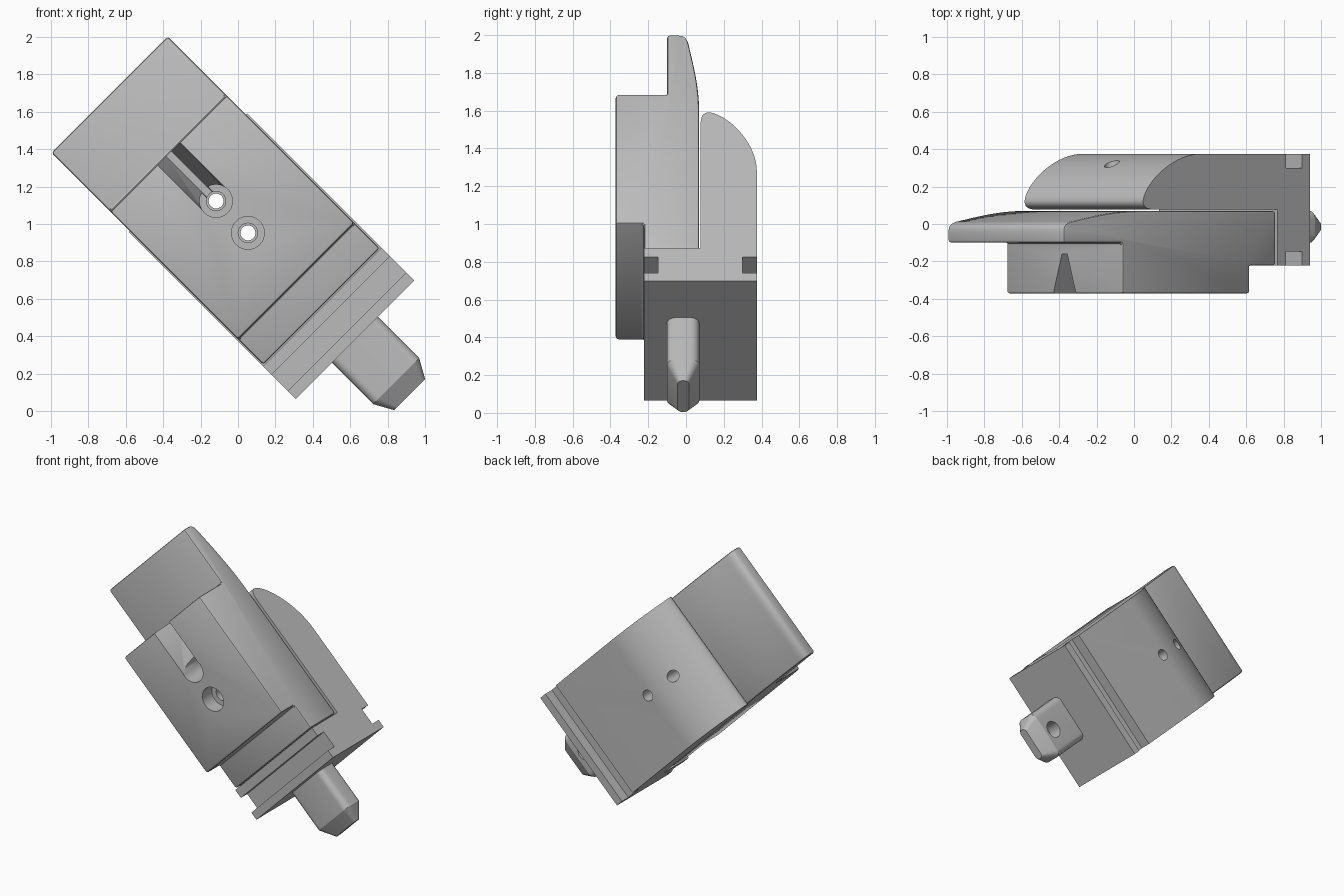
import bpy
import bmesh
import math
from mathutils import Vector
from mathutils.geometry import interpolate_bezier

cube = bpy.data.objects.get("Cube")
if cube:
    bpy.data.objects.remove(cube, do_unlink=True)

grey = bpy.data.materials.new("plain_grey")
grey.use_nodes = True
grey.diffuse_color = (0.5, 0.5, 0.5, 1)
grey.node_tree.nodes["Principled BSDF"].inputs["Base Color"].default_value = (0.5, 0.5, 0.5, 1)

# Local frame: x = length, y = depth, z = width; the whole model leans 45 degrees
TILT = math.radians(45)
OFFSET = 0.711 * math.sin(TILT)


def loft(name, rings):
    """Closed solid through a list of equal-length point rings."""
    bm = bmesh.new()
    loops = [[bm.verts.new(p) for p in ring] for ring in rings]
    for a, b in zip(loops, loops[1:]):
        for i in range(len(a)):
            j = (i + 1) % len(a)
            bm.faces.new((a[i], a[j], b[j], b[i]))
    bm.faces.new(loops[0])
    bm.faces.new(loops[-1][::-1])
    bmesh.ops.recalc_face_normals(bm, faces=bm.faces)
    mesh = bpy.data.meshes.new(name)
    bm.to_mesh(mesh)
    bm.free()
    obj = bpy.data.objects.new(name, mesh)
    bpy.context.collection.objects.link(obj)
    obj.rotation_euler.y = TILT
    obj.location = (OFFSET, 0, OFFSET)
    mesh.materials.append(grey)
    return obj


def prism(name, profile, half):
    return loft(name, [[(u, y, w) for u, y in profile] for w in (-half, half)])


def drill(u, radius, y0, y1):
    circle = [(u + radius * math.cos(math.tau * i / 32), radius * math.sin(math.tau * i / 32))
              for i in range(32)]
    return loft("cutter", [[(a, y, b) for a, b in circle] for y in (y0, y1)])


def curve(*pts, steps=10):
    p = [Vector((u, y, 0)) for u, y in pts]
    return [(v.x, v.y) for v in interpolate_bezier(*p, steps)]


def apply_mod(obj, kind, **settings):
    mod = obj.modifiers.new(kind.lower(), kind)
    for key, value in settings.items():
        setattr(mod, key, value)
    bpy.context.view_layer.update()
    bpy.ops.object.select_all(action="DESELECT")
    bpy.context.view_layer.objects.active = obj
    obj.select_set(True)
    bpy.ops.object.modifier_apply(modifier=mod.name)


def cut(obj, cutter):
    cutter.hide_render = True
    apply_mod(obj, "BOOLEAN", operation="DIFFERENCE", solver="EXACT", object=cutter)
    bpy.data.objects.remove(cutter, do_unlink=True)


def finish(obj):
    bpy.ops.object.select_all(action="DESELECT")
    bpy.context.view_layer.objects.active = obj
    obj.select_set(True)
    bpy.ops.object.shade_smooth_by_angle(angle=math.radians(25))


# Front jaw: stepped block with a thin tapered lip
lip_round = curve((-1.681, -0.04), (-1.681, -0.005), (-1.66, 0.008), (-1.61, 0.015))
lip_slope = curve((-1.61, 0.015), (-1.45, 0.042), (-1.3, 0.07), (-1.1, 0.07))
front_jaw = prism("front_jaw", [
    (-1.681, -0.1), (-1.236, -0.1), (-1.236, -0.372), (-0.272, -0.372),
    (-0.272, -0.222), (-0.08, -0.222), (-0.08, 0.07),
] + lip_slope[::-1] + lip_round[-2::-1], 0.44)
apply_mod(front_jaw, "BEVEL", width=0.014, segments=2, limit_method="ANGLE",
          angle_limit=math.radians(40))

# Rear body with rounded nose and a grooved foot
back_curve = curve((-0.65, 0.375), (-0.86, 0.375), (-1.06, 0.23), (-1.088, 0.135), steps=18)
nose_curve = curve((-1.088, 0.135), (-1.1, 0.1), (-1.07, 0.078), (-1.02, 0.078), steps=8)
rear_body = prism("rear_body", [
    (-0.075, 0.078), (-0.075, -0.222), (-0.01, -0.222), (-0.01, -0.147), (0.113, -0.147),
    (0.113, -0.222), (0.172, -0.222), (0.172, 0.375), (0.113, 0.375), (0.113, 0.3),
    (-0.01, 0.3), (-0.01, 0.375),
] + back_curve + nose_curve[1:], 0.448)

# Access groove and the two counterbored screw holes
groove = [(0.088, -0.38), (0.02, -0.16), (-0.02, -0.16), (-0.088, -0.38)]
cut(front_jaw, loft("cutter", [[(u, y, w) for w, y in groove] for u in (-1.3, -0.877)]))
for u, floor in ((-0.877, -0.17), (-0.636, -0.26)):
    cut(front_jaw, drill(u, 0.088, -0.45, floor))
    cut(front_jaw, drill(u, 0.052, -0.3, 0.2))
    cut(rear_body, drill(u, 0.04, 0, 0.5))


# Locating pin: rounded bar with a chamfered tip
def rounded_ring(u, half_y, half_w, r, steps=6):
    ring = []
    for q, (sy, sw) in enumerate(((1, 1), (-1, 1), (-1, -1), (1, -1))):
        for i in range(steps + 1):
            a = math.pi / 2 * (q + i / steps)
            ring.append((u, -0.015 + sy * (half_y - r) + r * math.cos(a),
                         sw * (half_w - r) + r * math.sin(a)))
    return ring


pin = loft("locating_pin", [
    rounded_ring(0.15, 0.086, 0.174, 0.045),
    rounded_ring(0.485, 0.086, 0.174, 0.045),
    rounded_ring(0.587, 0.03, 0.117, 0.025),
])
cut(pin, drill(0.4, 0.06, -0.03, 0.2))

for part in (front_jaw, rear_body, pin):
    finish(part)
